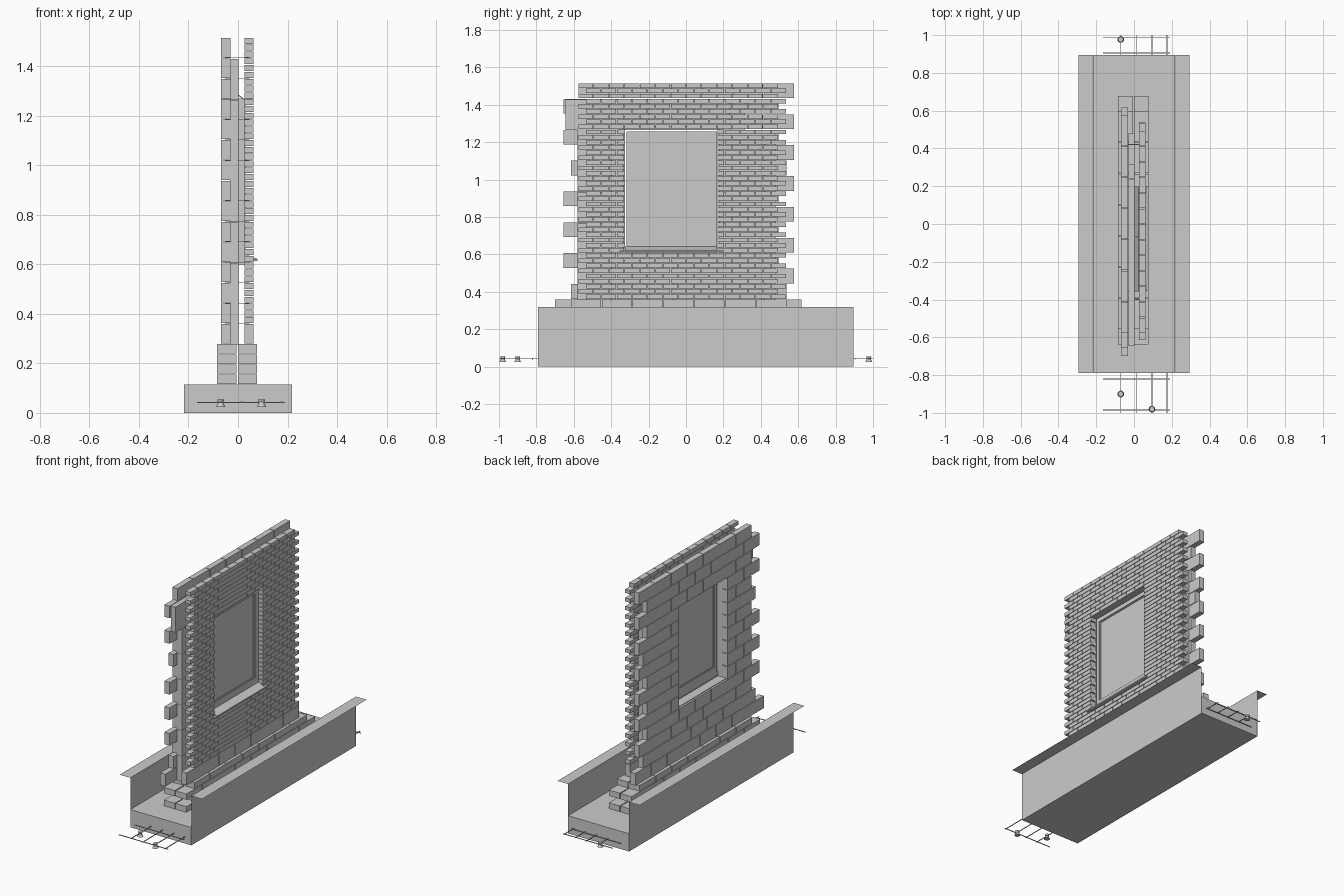
import bpy, bmesh, math
from mathutils import Matrix, Vector

if "Cube" in bpy.data.objects:
    bpy.data.objects.remove(bpy.data.objects["Cube"])

P = 0.165          # block length module
H = P / 2          # block course height, also brick length
R = H / 3          # brick course height
J = 0.0037         # joint width
Z0 = 0.28          # top of the foundation masonry
WIN = (-0.327, 0.168, Z0 + 4 * H, Z0 + 12 * H)   # opening y0, y1, z0, z1


def finish(name, bm):
    me = bpy.data.meshes.new(name)
    bm.to_mesh(me)
    bm.free()
    ob = bpy.data.objects.new(name, me)
    bpy.context.collection.objects.link(ob)
    return ob


def boxes(name, items):
    bm = bmesh.new()
    for x0, x1, y0, y1, z0, z1 in items:
        m = Matrix.Translation(((x0 + x1) / 2, (y0 + y1) / 2, (z0 + z1) / 2)) \
            @ Matrix.Diagonal((x1 - x0, y1 - y0, z1 - z0, 1))
        bmesh.ops.create_cube(bm, size=1, matrix=m)
    return finish(name, bm)


def extrude_y(name, profile, y0, y1, closed=True):
    bm = bmesh.new()
    a = [bm.verts.new((x, y0, z)) for x, z in profile]
    b = [bm.verts.new((x, y1, z)) for x, z in profile]
    n = len(profile)
    for i in range(n if closed else n - 1):
        k = (i + 1) % n
        bm.faces.new((a[i], a[k], b[k], b[i]))
    if closed:
        bm.faces.new(a)
        bm.faces.new(b[::-1])
        bmesh.ops.recalc_face_normals(bm, faces=bm.faces)
    return finish(name, bm)


def course(x0, x1, start, count, length, z, height):
    """One row of units, cut back where it meets the window opening."""
    out = []
    for i in range(count):
        a, b = start + i * length, start + (i + 1) * length - J
        spans = [(a, b)]
        if WIN[2] - 0.01 < z < WIN[3] - 0.01:
            spans = [(a, min(b, WIN[0])), (max(a, WIN[1]), b)]
        out += [(x0, x1, s, e, z, z + height - J) for s, e in spans if e - s > 0.006]
    return out


# concrete strip footing and the trench sides with ground surface
boxes("footing", [(-0.218, 0.218, -0.79, 0.895, 0, 0.115)])
for s, side in ((-1, "left"), (1, "right")):
    extrude_y("trench_" + side, [(s * 0.295, 0.32), (s * 0.219, 0.32), (s * 0.219, 0)],
              -0.79, 0.895, closed=False)

# reinforcement mesh
bars = [(x - 0.002, x + 0.002, -1, 1, 0.043, 0.047) for x in (-0.07, 0.015, 0.095, 0.175)]
bars += [(-0.165, 0.19, y - 0.002, y + 0.002, 0.039, 0.043)
         for y in [-0.985 + i * 0.1642 for i in range(13)] + [0.905]]
boxes("reinforcement_mesh", bars)

# mesh spacers: a tapered ring on a wider foot
bm = bmesh.new()
for x, y in ((-0.07, 0.977), (-0.07, -0.9), (0.095, -0.98)):
    for r1, r2, z, d in ((0.018, 0.011, 0.032, 0.016), (0.011, 0.014, 0.048, 0.012)):
        bmesh.ops.create_cone(bm, cap_ends=True, segments=12, radius1=r1, radius2=r2,
                              depth=d, matrix=Matrix.Translation((x, y, z)))
finish("mesh_spacers", bm)

# foundation masonry: four thin courses under each leaf
for name, x0, x1 in (("inner", -0.085, -0.006), ("outer", 0.0, 0.077)):
    rows = []
    for k in range(4):
        odd = k % 2
        rows += course(x0, x1, -0.638 + odd * H, 8 - odd, P, 0.117 + k * 0.041, 0.041)
    boxes("foundation_blocks_" + name, rows)

# inner block leaf, toothed at both ends
rows = course(-0.068, -0.031, -0.7, 8, P, Z0, H)
for k in range(1, 15):
    rows += course(-0.068, -0.031, (-0.656 if k % 2 else -0.574) +
                   (0.042 if k in (1, 9) else 0), 7, P, Z0 + k * H, H)
boxes("inner_block_leaf", rows)

# outer leaf: one block course, then stretcher bond bricks
boxes("outer_base_blocks", course(0.026, 0.062, -0.615, 7, P, Z0, H))
rows = []
for k in range(42):
    rows += course(0.026, 0.062, -0.576 if k % 2 else -0.535, 13, H, Z0 + H + k * R, R)
boxes("outer_brick_leaf", rows)

# cavity insulation boards around the opening
boards = []
for k in range(7):
    z = Z0 - 0.005 + k * P
    y0, y1 = (-0.645, 0.315) if k == 6 else (-0.58, 0.48)
    if 2 <= k < 6:
        parts = [(y0, WIN[0] - 0.012), (WIN[1] + 0.012, y1)]
    else:
        parts = [(y0, y0 + 0.44), (y0 + 0.441, min(y0 + 0.881, y1)), (y0 + 0.882, y1)]
    boards += [(-0.03, 0.003, a, b, z, z + P - 0.001) for a, b in parts]
boxes("cavity_insulation", boards)

# cavity closers on jambs and below the window
y0, y1, z0, z1 = WIN
boxes("cavity_closers", [(-0.031, 0.026, y0 - 0.011, y0, z0, z1),
                         (-0.031, 0.026, y1, y1 + 0.011, z0, z1),
                         (-0.031, 0.026, y0, y1, z0 - 0.01, z0)])

# wall ties bedded in the joints
ties = []
for k in range(1, 15):
    z = Z0 + k * H - J
    for y in ((-0.4, -0.07, 0.42) if k < 5 or k > 12 else (-0.4, 0.42)):
        ties.append((-0.052, 0.047, y - 0.003, y + 0.003, z + 0.001, z + 0.0027))
boxes("wall_ties", ties)

# steel lintel with flanges under both leaves
t = 0.003
extrude_y("lintel", [(-0.066, z1 - t - 0.001), (-0.028, z1 - t - 0.001), (-0.028, z1 + 0.03),
                     (0.022, z1 - t - 0.001), (0.06, z1 - t - 0.001), (0.06, z1 - 0.001),
                     (0.024, z1 - 0.001), (-0.026, z1 + 0.035), (-0.031, z1 + 0.035),
                     (-0.031, z1 - 0.001), (-0.066, z1 - 0.001)], y0 - 0.03, y1 + 0.03)


# window: outer frame, sash and pane
def frame(x0, x1, o, i):
    return [(x0, x1, o[0], i[0], o[2], o[3]), (x0, x1, i[1], o[1], o[2], o[3]),
            (x0, x1, i[0], i[1], o[2], i[2]), (x0, x1, i[0], i[1], i[3], o[3])]


outer = (-0.318, 0.167, 0.642, 1.258)
inner = (-0.291, 0.131, 0.683, 1.23)
glass = (-0.286, 0.126, 0.688, 1.225)
boxes("window_frame", frame(0.0, 0.03, outer, inner))
boxes("window_sash", frame(0.003, 0.025, inner, glass))
boxes("window_pane", [(0.006, 0.02, *glass)])

# outer sill and inner window board
extrude_y("window_sill", [(0.0, 0.642), (0.026, 0.642), (0.078, 0.622), (0.078, 0.613),
                          (0.072, 0.613), (0.064, 0.617), (0.0, 0.617)], y0 + 0.002, y1 - 0.002)
boxes("sill_nosing", [(0.0635, 0.078, -0.355, 0.2, 0.613, 0.622)])
boxes("window_board", [(-0.06, 0.0, y0 + 0.001, y1 - 0.001, z0, z0 + 0.004)])
